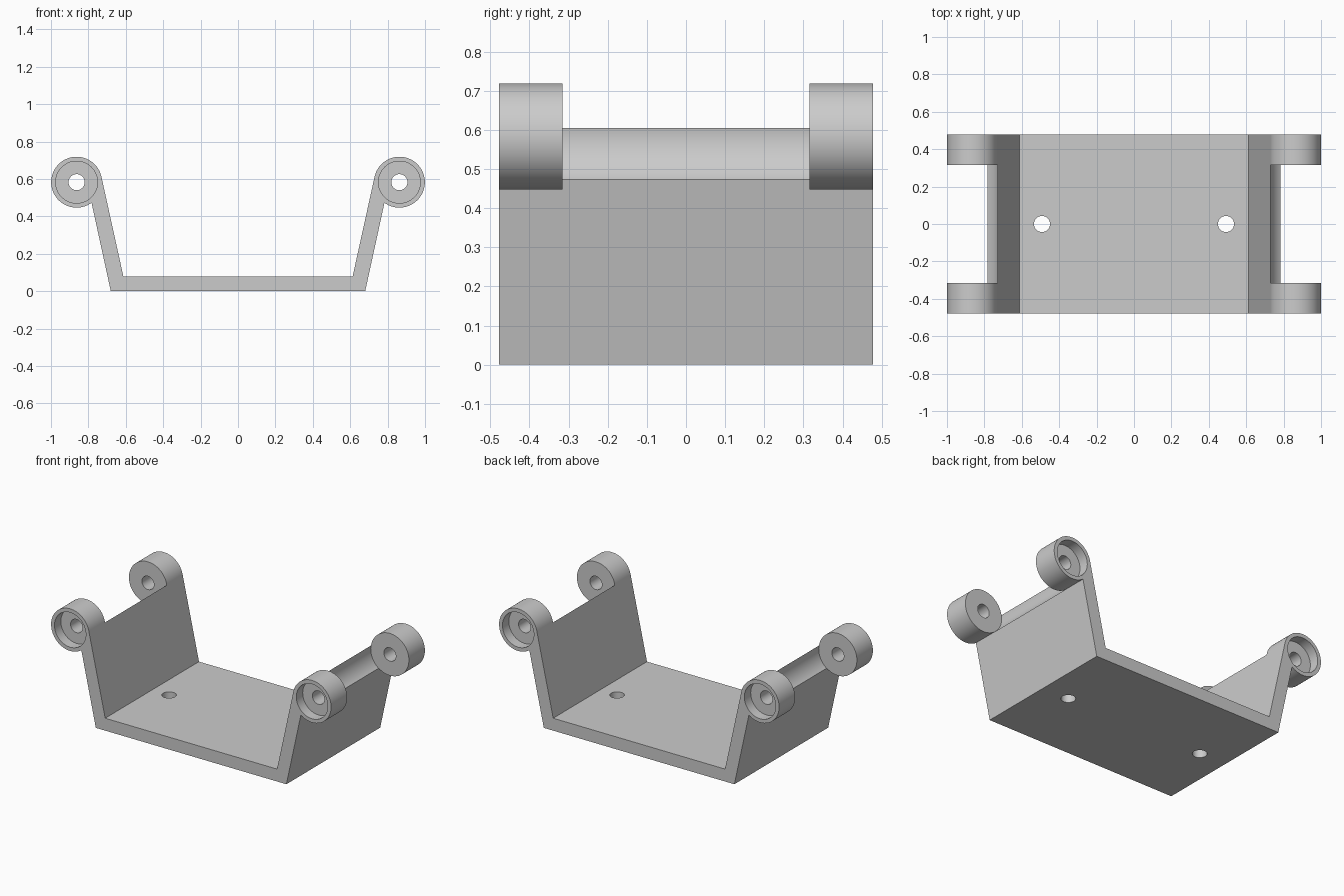
import bpy, bmesh, math
from mathutils import Matrix

if "Cube" in bpy.data.objects:
    bpy.data.objects.remove(bpy.data.objects["Cube"])

HALF = 0.478            # half depth of the bracket
CX, CZ, R = 0.863, 0.583, 0.136   # boss axis and radius
BOSS_IN = 0.315         # inner face of each boss
BORE_R, HOLE_R, BORE_DEPTH = 0.112, 0.043, 0.065

grey = bpy.data.materials.new("plain grey")
grey.diffuse_color = (0.6, 0.6, 0.6, 1)
grey.use_nodes = True
grey.node_tree.nodes["Principled BSDF"].inputs["Base Color"].default_value = grey.diffuse_color


def new_object(name, bm):
    bmesh.ops.recalc_face_normals(bm, faces=bm.faces)
    mesh = bpy.data.meshes.new(name)
    bm.to_mesh(mesh)
    bm.free()
    obj = bpy.data.objects.new(name, mesh)
    bpy.context.collection.objects.link(obj)
    return obj


def cylinder(name, loc, radius, length, axis, segments=64):
    bm = bmesh.new()
    turn = Matrix.Rotation(math.pi / 2, 4, 'X') if axis == 'Y' else Matrix()
    bmesh.ops.create_cone(bm, cap_ends=True, segments=segments, radius1=radius,
                          radius2=radius, depth=length,
                          matrix=Matrix.Translation(loc) @ turn)
    return new_object(name, bm)


# Bracket: flat base, leaning walls and round ends, extruded front to back
steps = 60
right = [(0.68, 0.0)]
for i in range(steps + 1):
    a = math.radians(234 + (527.7 - 234) * i / steps)
    right.append((CX + R * math.cos(a), CZ + R * math.sin(a)))
right.append((0.613, 0.08))
outline = right + [(-x, z) for x, z in reversed(right)]

bm = bmesh.new()
face = bm.faces.new([bm.verts.new((x, -HALF, z)) for x, z in outline])
ext = bmesh.ops.extrude_face_region(bm, geom=[face])
bmesh.ops.translate(bm, vec=(0, 2 * HALF, 0),
                    verts=[v for v in ext["geom"] if isinstance(v, bmesh.types.BMVert)])
bracket = new_object("bracket", bm)
bracket.data.materials.append(grey)

# Cutters: clearance between bosses, pin holes, counterbores, screw holes
cutters = []
for s in (-1, 1):
    cutters.append(cylinder("clearance_cutter", (s * CX, 0, CZ), R + 0.0003,
                            2 * BOSS_IN, 'Y', 100))
    cutters.append(cylinder("pin_hole_cutter", (s * CX, 0, CZ), HOLE_R, 1.2, 'Y', 40))
    for e in (-1, 1):
        cutters.append(cylinder("counterbore_cutter", (s * CX, e * HALF, CZ),
                                BORE_R, 2 * BORE_DEPTH, 'Y'))
    cutters.append(cylinder("screw_hole_cutter", (s * 0.492, 0, 0.04), HOLE_R, 0.3, 'Z', 40))

bpy.context.view_layer.objects.active = bracket
for c in cutters:
    c.hide_render = True
    mod = bracket.modifiers.new("cut", 'BOOLEAN')
    mod.operation = 'DIFFERENCE'
    mod.solver = 'EXACT'
    mod.object = c
    bpy.ops.object.modifier_apply(modifier=mod.name)
for c in cutters:
    bpy.data.objects.remove(c)

# Smooth round surfaces, crisp edges
bpy.ops.object.select_all(action='DESELECT')
bracket.select_set(True)
bpy.ops.object.shade_smooth_by_angle(angle=math.radians(25))
weighted = bracket.modifiers.new("even_shading", 'WEIGHTED_NORMAL')
weighted.keep_sharp = True
